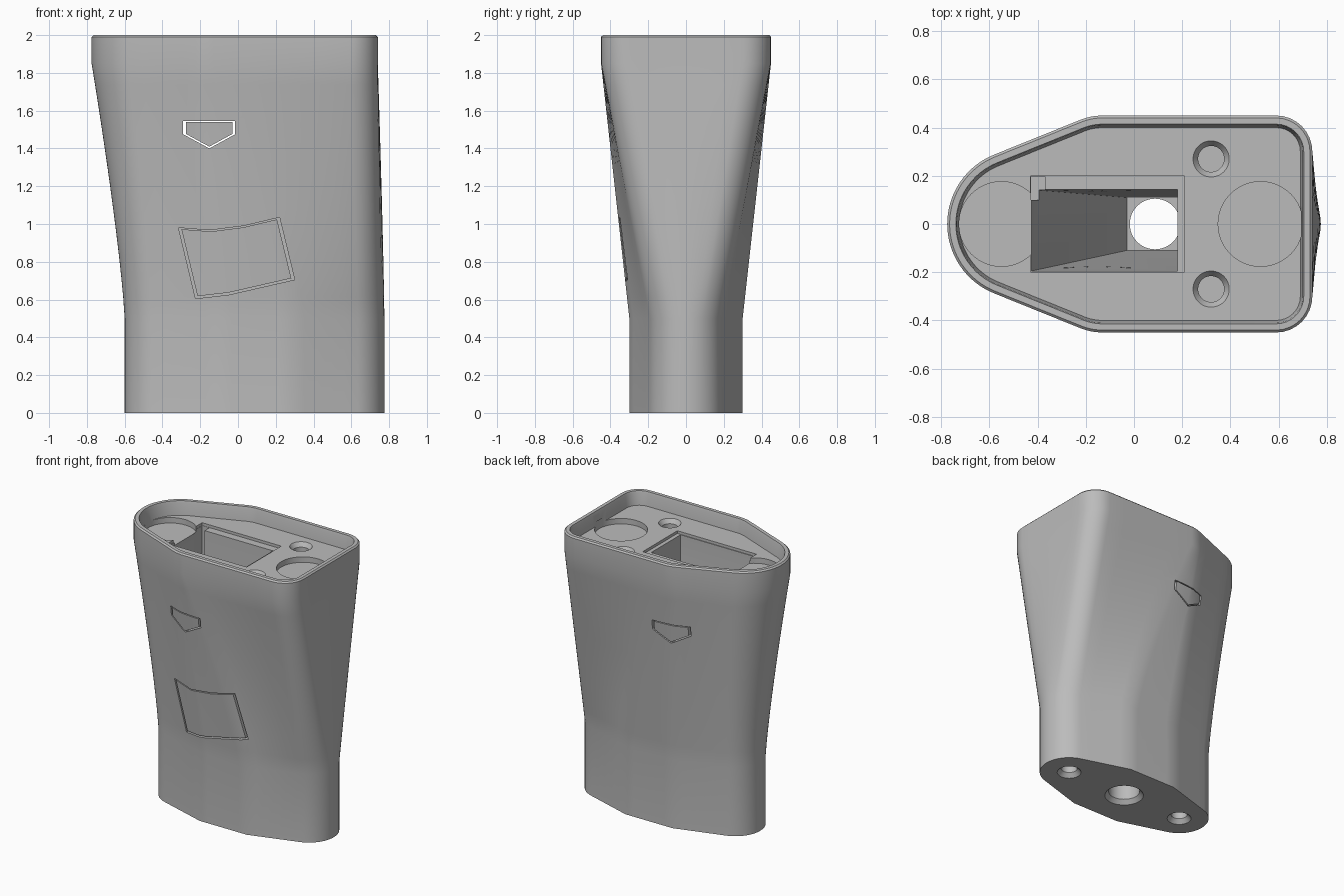
import bpy, bmesh
from math import cos, sin, pi, radians

if "Cube" in bpy.data.objects:
    bpy.data.objects.remove(bpy.data.objects["Cube"], do_unlink=True)

grey = bpy.data.materials.new("plain grey")
grey.use_nodes = True
grey.diffuse_color = (0.5, 0.5, 0.5, 1)
grey.node_tree.nodes["Principled BSDF"].inputs["Base Color"].default_value = (0.5, 0.5, 0.5, 1)


def skin(name, rings, closed=False):
    """Solid from equal-length rings; closed joins last ring to first, else ends are capped."""
    bm = bmesh.new()
    loops = [[bm.verts.new(p) for p in ring] for ring in rings]
    pairs = list(zip(loops, loops[1:]))
    if closed:
        pairs.append((loops[-1], loops[0]))
    else:
        bm.faces.new(loops[0])
        bm.faces.new(loops[-1])
    for a, b in pairs:
        n = len(a)
        for i in range(n):
            j = (i + 1) % n
            bm.faces.new((a[i], a[j], b[j], b[i]))
    bmesh.ops.recalc_face_normals(bm, faces=bm.faces)
    mesh = bpy.data.meshes.new(name)
    bm.to_mesh(mesh)
    bm.free()
    obj = bpy.data.objects.new(name, mesh)
    bpy.context.collection.objects.link(obj)
    obj.data.materials.append(grey)
    return obj


def lerp(a, b, t):
    return a + (b - a) * t


def line(a, b, n):
    return [(lerp(a[0], b[0], i / n), lerp(a[1], b[1], i / n)) for i in range(n + 1)]


def arc(cx, cy, r, a0, a1, n):
    angles = [radians(lerp(a0, a1, i / n)) for i in range(n + 1)]
    return [(cx + r * cos(a), cy + r * sin(a)) for a in angles]


def outline(end, middle, nose):
    """Half outline from the blunt end to the nose, mirrored to a closed loop."""
    half = end + line(end[-1], middle[0], 5)[1:-1] + middle
    half += line(middle[-1], nose[0], 5)[1:-1] + nose
    return half + [(x, -y) for x, y in half[-2:0:-1]]


def top_outline(d=0.0):
    end = line((0.74 - d, 0), (0.74 - d, 0.3), 4)[:-1] + arc(0.59, 0.3, 0.15 - d, 0, 90, 8)
    return outline(end, arc(-0.13, 0.2, 0.25 - d, 90, 112, 6),
                   arc(-0.465, 0, 0.31 - d, 112, 180, 16))


def at(points, z):
    return [(x, y, z) for x, y in points]


def circle(x, y, r, z):
    return [(x + r * cos(a * pi / 24), y + r * sin(a * pi / 24), z) for a in range(48)]


def rect(x0, x1, y0, y1, z):
    return [(x0, y0, z), (x1, y0, z), (x1, y1, z), (x0, y1, z)]


# Body: slim oval foot blending into the wide head
foot = outline(arc(0.575, 0, 0.2, 0, 73, 12), line((0.28, 0.3), (-0.1, 0.3), 6),
               arc(-0.4, 0, 0.2, 107, 180, 16))
head = top_outline()
rings = [at(foot, 0)]
steps = 12
for i in range(steps + 1):
    t = i / steps
    rings.append([(lerp(p[0], q[0], t ** 1.25), lerp(p[1], q[1], t), lerp(0.5, 1.85, t))
                  for p, q in zip(foot, head)])
rings += [at(head, 1.99), at(top_outline(0.01), 2.0)]
body = skin("tapered_body", rings)

cutters = []


def cut(name, rings, closed=False):
    cutters.append(skin(name, rings, closed))


FLOOR = 1.9
# Rimmed tray
cut("tray_cut", [at(top_outline(0.05), FLOOR), at(top_outline(0.04), 1.985),
                 at(top_outline(0.03), 2.02)])
# Round magnet seats
for x in (-0.55, 0.525):
    cut("seat_cut", [circle(x, 0, 0.176, FLOOR - 0.04), circle(x, 0, 0.176, FLOOR + 0.03)])
# Countersunk screw holes in the tray
for y in (-0.27, 0.27):
    cut("screw_cut", [circle(0.32, y, 0.054, 1.6), circle(0.32, y, 0.054, FLOOR - 0.03),
                      circle(0.32, y, 0.075, FLOOR), circle(0.32, y, 0.075, FLOOR + 0.03)])
# Ledge, notch and funnel of the central pocket
cut("ledge_cut", [rect(-0.43, 0.21, -0.2, 0.2, FLOOR - 0.02), rect(-0.43, 0.21, -0.2, 0.2, FLOOR + 0.03)])
cut("notch_cut", [rect(-0.428, -0.37, 0.1, 0.198, 1.6), rect(-0.428, -0.37, 0.1, 0.198, FLOOR + 0.02)])
cut("funnel_cut", [rect(-0.03, 0.181, -0.11, 0.11, 0.4), rect(-0.425, 0.181, -0.195, 0.143, 1.7),
                   rect(-0.425, 0.181, -0.195, 0.143, FLOOR + 0.01)])
# Chamfered holes in the underside
for x, r, depth in ((0.0875, 0.105, 0.5), (-0.4, 0.055, 0.3), (0.575, 0.055, 0.3)):
    cut("base_hole_cut", [circle(x, 0, r + 0.035, -0.01), circle(x, 0, r, 0.03), circle(x, 0, r, depth)])


def frame(name, pts, scale, y0, y1):
    """Thin outline-shaped groove running along y."""
    cx = sum(p[0] for p in pts) / len(pts)
    cz = sum(p[1] for p in pts) / len(pts)
    inner = [(lerp(cx, x, scale), lerp(cz, z, scale)) for x, z in pts]
    cut(name, [[(x, y, z) for x, z in loop]
               for loop, y in ((pts, y0), (pts, y1), (inner, y1), (inner, y0))], True)


# Pentagon slot through both sides, and skewed panel groove on the front
frame("pentagon_cut", [(-0.29, 1.545), (-0.015, 1.545), (-0.015, 1.475), (-0.152, 1.4), (-0.29, 1.475)],
      0.89, -0.6, 0.6)
frame("panel_cut", [(-0.315, 0.98), (-0.15, 0.967), (0.03, 0.99), (0.22, 1.035), (0.3, 0.705),
                    (-0.05, 0.625), (-0.225, 0.605)], 0.945, -0.6, -0.24)

# Carve everything out of the body
bpy.context.view_layer.objects.active = body
for c in cutters:
    c.hide_render = True
    mod = body.modifiers.new(c.name, "BOOLEAN")
    mod.operation = "DIFFERENCE"
    mod.solver = "EXACT"
    mod.object = c
    bpy.ops.object.modifier_apply(modifier=mod.name)
    bpy.data.objects.remove(c, do_unlink=True)

bpy.ops.object.select_all(action="DESELECT")
body.select_set(True)
bpy.ops.object.shade_smooth_by_angle(angle=radians(25))
